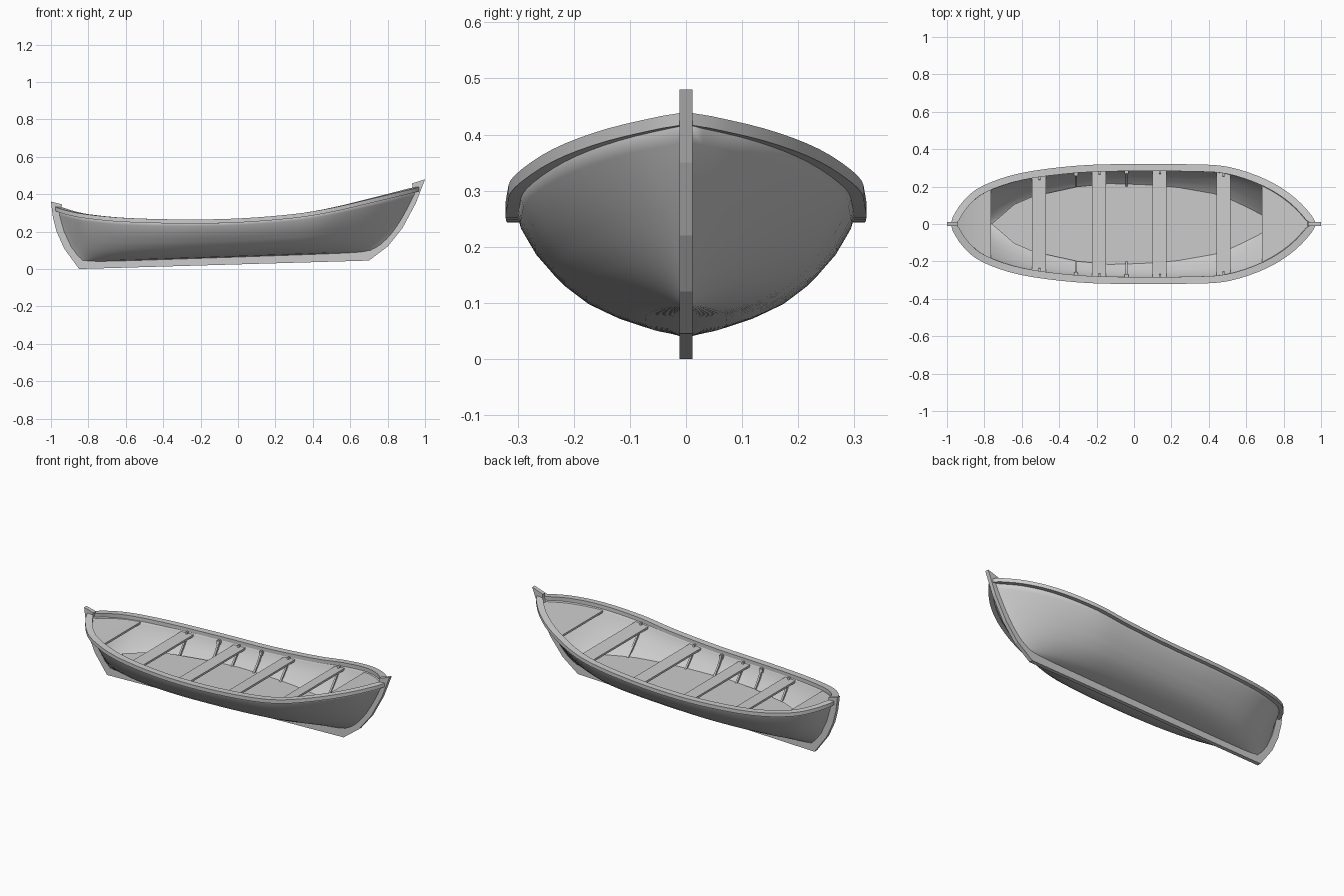
import bpy, bmesh
from mathutils import Vector

if "Cube" in bpy.data.objects:
    bpy.data.objects.remove(bpy.data.objects["Cube"], do_unlink=True)

grey = bpy.data.materials.new("plain_grey")
grey.use_nodes = True
grey.diffuse_color = (0.6, 0.6, 0.6, 1)
grey.node_tree.nodes["Principled BSDF"].inputs["Base Color"].default_value = (0.6, 0.6, 0.6, 1)

# Top edge of the hull on one side, stern to bow
SHEER = [Vector(p) for p in (
    (-.97, 0, .325), (-.9, .108, .302), (-.8, .187, .282), (-.6, .254, .263), (-.3, .293, .255),
    (0, .302, .26), (.3, .3, .284), (.5, .287, .317), (.7, .22, .364), (.85, .124, .401), (.965, 0, .43))]
# Midship section: height fraction, width fraction
SECTION = [(0, 0), (.03, .24), (.09, .4), (.21, .58), (.39, .74), (.65, .89), (.87, .975), (1, 1)]
STATIONS = 40


def sheer(t):
    """Smooth curve through the sheer points, t from 0 to 1."""
    n = len(SHEER) - 1
    i = min(int(t * n), n - 1)
    f = t * n - i
    b, c = SHEER[i], SHEER[i + 1]
    a = SHEER[i - 1] if i else 2 * b - c
    d = SHEER[i + 2] if i + 2 <= n else 2 * c - b
    return b + f * ((c - a) + f * ((2 * a - 5 * b + 4 * c - d) + f * (3 * (b - c) + d - a))) / 2


def keel(t):
    s = (sheer(t).x - SHEER[0].x) / (SHEER[-1].x - SHEER[0].x)
    return Vector((-.84 + 1.56 * s, 0, .034 + .054 * s))


def table(rows, value):
    """Straight-line lookup in a short table."""
    for (a, u), (b, v) in zip(rows, rows[1:]):
        if a <= value <= b:
            return u + (v - u) * (value - a) / (b - a)
    return rows[-1][1]


def hull_point(t, h):
    """Point on the hull side; sections turn from round to V towards the ends."""
    k, s = keel(t), sheer(t)
    end = min(1, abs(s.x / .97)) ** 4
    w = table(SECTION, h) * (1 - end) + h ** .7 * end
    return Vector((k.x + (s.x - k.x) * h ** .6, s.y * w, k.z + (s.z - k.z) * h))


def point_at_height(t, z):
    k, s = keel(t).z, sheer(t).z
    return hull_point(t, min(1, max(0, (z - k) / (s - k))))


def find(curve, x):
    """Parameter at which the curve reaches x."""
    lo, hi = 0, 1
    for _ in range(30):
        mid = (lo + hi) / 2
        lo, hi = (mid, hi) if curve(mid).x < x else (lo, mid)
    return lo


def half_width(x, z):
    def level(t):
        return point_at_height(t, z)
    return level(find(level, x)).y


def sheer_at(x):
    return sheer(find(sheer, x))


def finish(name, bm, smooth=False):
    mesh = bpy.data.meshes.new(name)
    bm.to_mesh(mesh)
    bm.free()
    mesh.materials.append(grey)
    obj = bpy.data.objects.new(name, mesh)
    bpy.context.collection.objects.link(obj)
    if smooth:
        bpy.ops.object.select_all(action='DESELECT')
        obj.select_set(True)
        bpy.context.view_layer.objects.active = obj
        bpy.ops.object.shade_smooth_by_angle(angle=.6)
    return obj


def sweep(name, rings, closed=False, smooth=False):
    """Skin a row of four-point sections into a solid bar."""
    bm = bmesh.new()
    rows = [[bm.verts.new(p) for p in ring] for ring in rings]
    for a, b in zip(rows, rows[1:] + (rows[:1] if closed else [])):
        for i in range(4):
            j = (i + 1) % 4
            bm.faces.new((a[i], a[j], b[j], b[i]))
    if not closed:
        bm.faces.new(rows[0])
        bm.faces.new(rows[-1])
    bmesh.ops.remove_doubles(bm, verts=bm.verts, dist=.0002)
    bmesh.ops.recalc_face_normals(bm, faces=bm.faces)
    finish(name, bm, smooth)


def slab(name, points, thick):
    """Flat board across the boat from its edge points."""
    sweep(name, [[(x, -y, z), (x, y, z), (x, y, z - thick), (x, -y, z - thick)]
                 for x, y, z in points])


# Hull shell
bm = bmesh.new()
levels = [(i / 14) ** 1.8 for i in range(15)]
grid = []
for i in range(STATIONS + 1):
    side = [hull_point(i / STATIONS, h) for h in levels]
    row = [Vector((p.x, -p.y, p.z)) for p in reversed(side)] + side[1:]
    grid.append([bm.verts.new(p) for p in row])
for a, b in zip(grid, grid[1:]):
    for j in range(len(a) - 1):
        bm.faces.new((a[j], a[j + 1], b[j + 1], b[j]))
bmesh.ops.remove_doubles(bm, verts=bm.verts, dist=.0002)
hull = finish("hull", bm, smooth=True)
shell = hull.modifiers.new("thickness", 'SOLIDIFY')
shell.thickness = .012
shell.offset = -1

# Gunwale rail running all the way round
half = []
for i in range(STATIONS + 1):
    t = i / STATIONS
    p = sheer(t)
    d = (sheer(min(1, t + .01)) - sheer(max(0, t - .01))).to_2d().normalized()
    n = Vector((-d.y, d.x))
    if i in (0, STATIONS):
        n = Vector((-.5 if i == 0 else .5, 0))
    o, q = p.to_2d() + .019 * n, p.to_2d() - .019 * n
    q.y = max(0, q.y)
    half.append([(o.x, o.y, p.z + .01), (o.x, o.y, p.z - .012),
                 (q.x, q.y, p.z - .012), (q.x, q.y, p.z + .01)])
other = [[(x, -y, z) for x, y, z in ring] for ring in reversed(half[1:-1])]
sweep("gunwale_rail", half + other, closed=True, smooth=True)

# Keel with stem and stern posts: outer and inner edge
PROFILE = [((-1, .36), (-.94, .345)), ((-.99, .28), (-.955, .29)), ((-.97, .2), (-.93, .2)),
           ((-.93, .11), (-.89, .115)), ((-.85, 0), (-.83, .045)), ((.70, .045), (.71, .1)),
           ((.80, .12), (.78, .15)), ((.88, .22), (.84, .23)), ((.95, .35), (.915, .37)),
           ((.975, .415), (.935, .43)), ((1, .48), (.93, .457))]
K = .0115
sweep("keel_and_stems", [[(a[0], -K, a[1]), (a[0], K, a[1]), (b[0], K, b[1]), (b[0], -K, b[1])]
                         for a, b in PROFILE])


# Thwarts and end decks, resting just below the rail
def plank(name, x0, x1, drop, steps=1):
    points = []
    for i in range(steps + 1):
        x = x0 + (x1 - x0) * i / steps
        z = sheer_at(x).z - drop
        points.append((x, max(.001, half_width(x, z - .012) - .004), z))
    slab(name, points, .012)


for i, x in enumerate((-.545, -.224, .1, .44)):
    plank(f"thwart_{i + 1}", x, x + .075, .019)
plank("stern_deck", -.95, -.765, .014, 8)
plank("bow_deck", .685, .935, .016, 8)

# Floor boards, tapering to a point at each end
FLOOR = .147
OUTLINE = [(-.76, .001), (-.64, .105), (-.54, .148), (-.3, .2), (-.1, .22), (.05, .225),
           (.2, .215), (.45, .175), (.6, .12), (.69, .06), (.74, .001)]
slab("floor", [(x, max(.001, min(y, half_width(x, FLOOR - .01) - .004)), FLOOR)
               for x, y in OUTLINE], .01)

# Ribs on the inside of the hull
for i, x in enumerate((-.505, -.31, -.185, -.04, .139, .479)):
    top = sheer_at(x).z - .008
    heights = [FLOOR - .01 + (top - FLOOR + .01) * k / 6 for k in range(7)]
    widths = [half_width(x, z) for z in heights]
    for side, label in ((1, "left"), (-1, "right")):
        sweep(f"rib_{i + 1}_{label}",
              [[(x - .005, side * (y - .008), z), (x + .005, side * (y - .008), z),
                (x + .005, side * (y - .03), z), (x - .005, side * (y - .03), z)]
               for y, z in zip(widths, heights)])

# Oar blocks under the rail
for i, x in enumerate((-.31, -.04)):
    s = sheer_at(x)
    for side, label in ((1, "left"), (-1, "right")):
        sweep(f"oar_block_{i + 1}_{label}",
              [[(x + dx, side * y, s.z + dz) for y, dz in
                ((s.y - .016, -.012), (s.y - .035, -.012), (s.y - .035, -.033), (s.y - .016, -.033))]
               for dx in (-.01, .01)])
